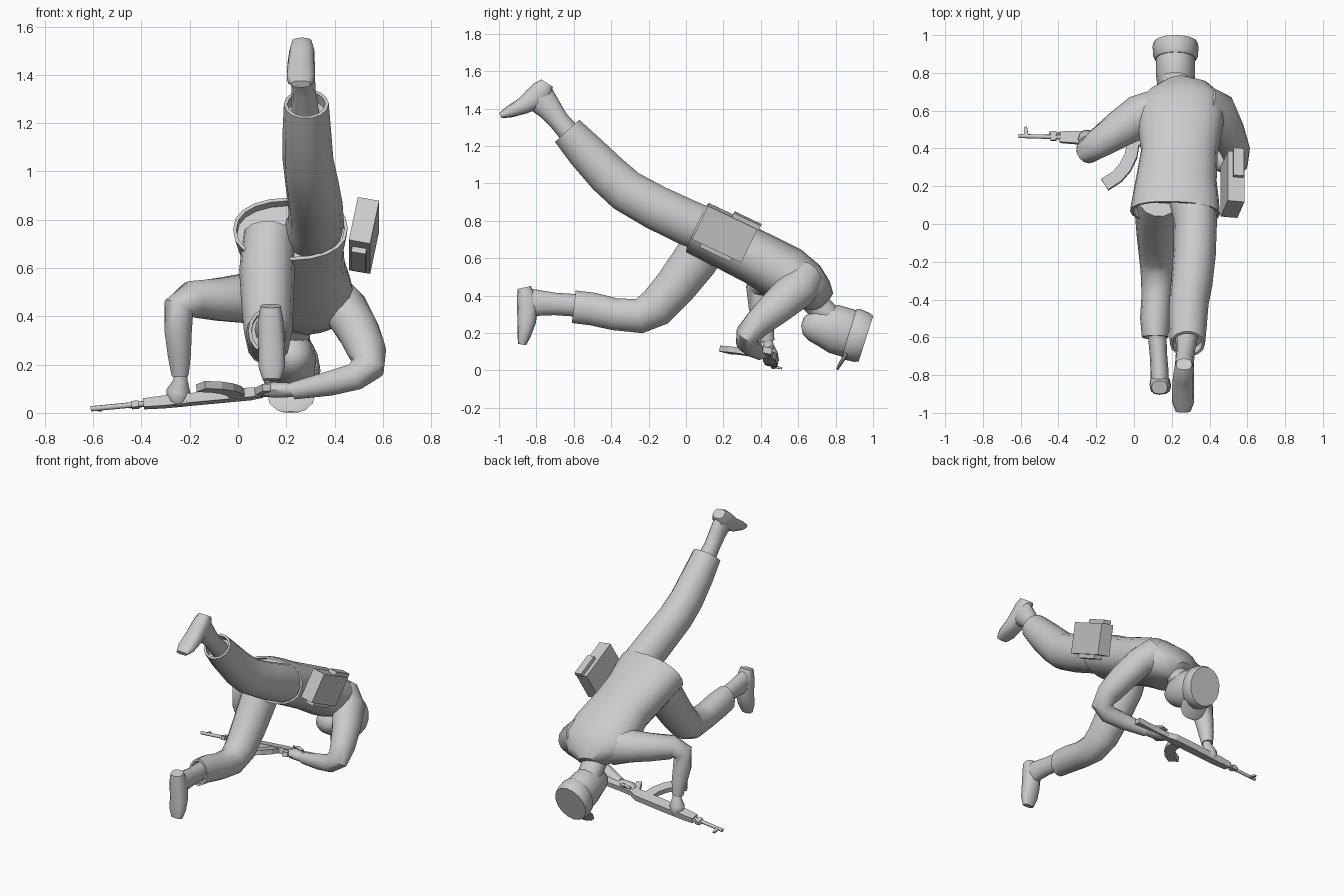
import bpy, bmesh, math
from mathutils import Vector

grey = bpy.data.materials.new("plain_grey")
grey.diffuse_color = (0.6, 0.6, 0.6, 1)


def spow(c, e):
    return math.copysign(abs(c) ** e, c)


def loft(name, stations, sides=14, hint=(1, 0, 0), smooth=True, boxy=1.0, hollow=None):
    """Skin rings (x, y, z, half width along hint, half depth) along a path.
    hollow = 'start' or 'end' sinks that end into an open garment edge."""
    pts = [Vector(s[:3]) for s in stations]
    n, hint = len(pts), Vector(hint)
    phase = math.pi / 4 if sides == 4 else 0
    k = math.sqrt(2) if sides == 4 else 1
    verts, faces = [], []
    for i, s in enumerate(stations):
        t = Vector()
        if i > 0:
            t += (pts[i] - pts[i - 1]).normalized()
        if i < n - 1:
            t += (pts[i + 1] - pts[i]).normalized()
        t.normalize()
        u = (hint - t * hint.dot(t)).normalized()
        v = t.cross(u)
        for j in range(sides):
            a = phase + 2 * math.pi * j / sides
            verts.append(pts[i] + u * (s[3] * k * spow(math.cos(a), boxy))
                         + v * (s[4] * k * spow(math.sin(a), boxy)))
    for i in range(n - 1):
        for j in range(sides):
            q = (j + 1) % sides
            faces.append((i * sides + j, i * sides + q, (i + 1) * sides + q, (i + 1) * sides + j))
    faces.append(tuple(reversed(range(sides))))
    faces.append(tuple(range((n - 1) * sides, n * sides)))
    me = bpy.data.meshes.new(name)
    me.from_pydata(verts, [], faces)
    me.materials.append(grey)
    if hollow:
        bm = bmesh.new()
        bm.from_mesh(me)
        bm.faces.ensure_lookup_table()
        cap = bm.faces[-2 if hollow == 'start' else -1]
        inward = -cap.normal.copy()
        bmesh.ops.inset_region(bm, faces=[cap], thickness=.014, use_even_offset=True)
        floor = bmesh.ops.extrude_discrete_faces(bm, faces=[cap])["faces"][0]
        bmesh.ops.translate(bm, verts=floor.verts, vec=inward * .05)
        bm.to_mesh(me)
        bm.free()
    ob = bpy.data.objects.new(name, me)
    bpy.context.collection.objects.link(ob)
    if smooth:
        bpy.ops.object.select_all(action='DESELECT')
        ob.select_set(True)
        bpy.context.view_layer.objects.active = ob
        bpy.ops.object.shade_smooth_by_angle(angle=math.radians(45))
    return ob


# jacket body
loft("jacket", [
    (.217, .06, .762, .238, .143), (.22, .13, .73, .23, .146), (.225, .24, .67, .213, .143),
    (.24, .38, .60, .203, .146), (.245, .54, .51, .23, .155), (.245, .64, .45, .235, .135),
    (.235, .70, .405, .17, .10), (.225, .735, .37, .08, .07)], sides=20, boxy=.88, hollow='start')

# neck, head and cap
loft("neck", [(.225, .64, .42, .085, .075), (.22, .71, .34, .08, .07), (.22, .79, .26, .075, .07)])
loft("head", [
    (.22, .62, .215, .03, .025), (.22, .645, .22, .07, .065), (.22, .70, .235, .092, .105),
    (.22, .79, .222, .104, .13), (.22, .88, .195, .104, .13), (.22, .93, .178, .09, .11)], sides=16)
loft("cap", [
    (.22, .872, .198, .108, .135), (.22, .885, .194, .118, .142),
    (.22, .94, .176, .122, .137), (.22, .962, .169, .115, .128)], sides=16)
loft("cap_brim", [
    (.22, .86, .09, .10, .012), (.22, .828, .04, .09, .010),
    (.22, .812, .012, .06, .007), (.22, .808, .003, .035, .005)], sides=8)

# raised leg with ankle and boot
loft("raised_trouser", [
    (.30, .16, .73, .12, .12), (.325, .02, .785, .115, .125), (.32, -.16, .87, .113, .122),
    (.305, -.32, .96, .11, .118), (.29, -.42, 1.05, .105, .115), (.285, -.54, 1.175, .10, .105),
    (.283, -.635, 1.28, .093, .09)], hollow='end')
loft("raised_ankle", [
    (.28, -.58, 1.22, .06, .06), (.272, -.68, 1.335, .05, .055), (.268, -.73, 1.40, .05, .066),
    (.265, -.785, 1.46, .05, .085)], sides=12)
loft("raised_boot", [
    (.265, -.742, 1.535, .042, .036), (.265, -.765, 1.50, .052, .058), (.262, -.81, 1.455, .056, .06),
    (.26, -.87, 1.415, .058, .046), (.26, -.945, 1.382, .058, .032), (.26, -.992, 1.362, .04, .015)],
    sides=12, boxy=.8)

# bent leg with ankle and boot
loft("bent_trouser", [
    (.13, .14, .73, .11, .12), (.12, .05, .59, .115, .125), (.122, -.06, .445, .108, .115),
    (.125, -.16, .335, .10, .108), (.125, -.25, .29, .09, .095), (.12, -.38, .30, .08, .088),
    (.112, -.50, .328, .08, .09), (.112, -.60, .34, .07, .09)], hollow='end')
loft("bent_ankle", [
    (.12, -.55, .345, .05, .06), (.13, -.70, .355, .046, .06), (.135, -.78, .36, .048, .068),
    (.135, -.85, .36, .048, .08)], sides=12)
loft("bent_boot", [
    (.135, -.865, .443, .042, .036), (.135, -.853, .39, .052, .052), (.137, -.848, .33, .055, .055),
    (.14, -.852, .26, .056, .05), (.14, -.866, .19, .055, .037), (.14, -.876, .138, .038, .022)],
    sides=12, boxy=.8)

# arm stretched towards the fore end
loft("fore_sleeve", [
    (.14, .62, .46, .10, .12), (.03, .57, .475, .115, .105), (-.08, .50, .47, .098, .09),
    (-.19, .425, .47, .08, .078), (-.245, .385, .435, .066, .066), (-.248, .395, .34, .06, .058),
    (-.243, .42, .24, .05, .049), (-.24, .435, .155, .038, .036)], hint=(0, 1, 0))
loft("fore_hand", [
    (-.238, .43, .18, .026, .026), (-.238, .44, .135, .03, .03), (-.247, .45, .09, .05, .042),
    (-.25, .455, .05, .045, .045), (-.25, .455, .03, .025, .03)], sides=10)

# arm bent towards the grip
loft("grip_sleeve", [
    (.36, .64, .49, .10, .11), (.445, .59, .43, .112, .095), (.498, .485, .34, .095, .088),
    (.535, .39, .255, .078, .08), (.54, .33, .192, .066, .07), (.485, .325, .15, .058, .058),
    (.38, .355, .122, .05, .052), (.23, .395, .092, .036, .037)], hint=(0, 1, 0))
loft("grip_hand", [
    (.25, .39, .095, .028, .026), (.20, .40, .095, .04, .032), (.15, .41, .095, .046, .034),
    (.105, .415, .09, .03, .022)], sides=10, hint=(0, 1, 0))
loft("grip_thumb", [
    (.19, .44, .11, .014, .014), (.15, .455, .12, .014, .013), (.11, .455, .115, .009, .009)], sides=8)

# rifle, laid flat: t runs from muzzle to butt, s towards the sights
origin = Vector((-.61, .466, .017))
axis_t = Vector((.96, -.028, .09)).normalized()
axis_s = Vector((.03, 1, -.2)).normalized()


def rifle_part(name, path, sides=4, hint=axis_s):
    st = [tuple(origin + axis_t * t + axis_s * s) + (a, b) for t, s, a, b in path]
    return loft(name, st, sides, hint, smooth=sides > 4)


rifle_part("barrel", [(0, 0, .011, .011), (.30, 0, .012, .012)], 8)
rifle_part("front_sight", [(.04, -.005, .013, .008), (.035, .05, .007, .005)], hint=axis_t)
rifle_part("gas_tube", [(.16, .018, .010, .010), (.42, .018, .010, .010)], 8)
rifle_part("gas_block", [(.17, .005, .024, .013), (.20, .005, .024, .013)])
rifle_part("handguard", [(.22, 0, .028, .018), (.30, 0, .032, .021), (.40, 0, .034, .021)])
rifle_part("receiver", [(.40, 0, .036, .02), (.66, .002, .036, .02), (.71, -.008, .026, .018)])
rifle_part("magazine", [
    (.61, -.02, .032, .016), (.600, -.09, .033, .016), (.57, -.155, .034, .016),
    (.53, -.205, .034, .016), (.465, -.25, .034, .016)], hint=axis_t)
rifle_part("pistol_grip", [(.70, -.02, .02, .015), (.735, -.10, .018, .015)], hint=axis_t)
rifle_part("stock", [(.69, -.008, .024, .016), (.80, -.015, .03, .017), (.95, -.025, .046, .017)])

# hip bag: l along its length, h up its side, w outwards
centre = Vector((.522, .21, .735))
axis_l = Vector((0, .9, -.43)).normalized()
axis_w = Vector((.98, -.08, -.17)).normalized()
axis_h = axis_w.cross(axis_l).normalized()
if axis_h.z < 0:
    axis_h.negate()


def bag_part(name, l, w, h0, h1, half_l, half_w):
    st = [tuple(centre + axis_l * l + axis_w * w + axis_h * h) + (half_l, half_w) for h in (h0, h1)]
    return loft(name, st, 4, axis_l, smooth=False)


bag_part("bag_body", 0, 0, -.10, .10, .146, .045)
bag_part("bag_top_pouch", .075, .01, .10, .125, .08, .028)
bag_part("bag_bottom_pouch", 0, 0, -.125, -.10, .09, .03)
